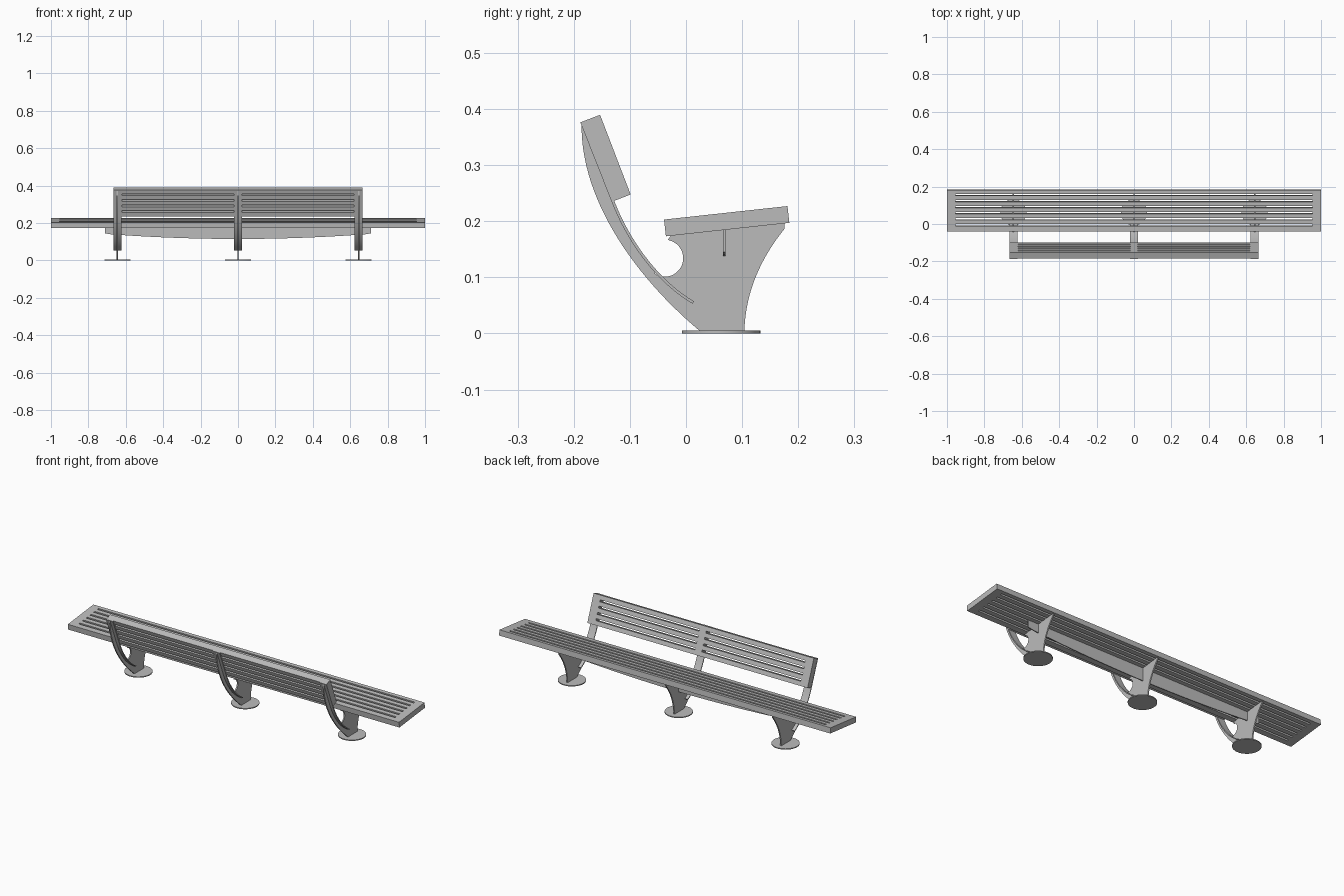
import bpy
import math
from mathutils import Vector
from mathutils.geometry import interpolate_bezier

if "Cube" in bpy.data.objects:
    bpy.data.objects.remove(bpy.data.objects["Cube"])

metal = bpy.data.materials.new("grey_metal")
metal.use_nodes = True
metal.diffuse_color = (0.5, 0.5, 0.5, 1)
metal.node_tree.nodes["Principled BSDF"].inputs["Base Color"].default_value = (0.5, 0.5, 0.5, 1)


def finish(ob, name):
    ob.name = name
    ob.data.materials.append(metal)
    bpy.ops.object.select_all(action="DESELECT")
    ob.select_set(True)
    bpy.context.view_layer.objects.active = ob
    for mod in list(ob.modifiers):
        bpy.ops.object.modifier_apply(modifier=mod.name)
    bpy.ops.object.shade_smooth_by_angle(angle=math.radians(30))
    return ob


def sheet(name, verts, faces, thickness):
    """Flat or bent sheet, thickened evenly to both sides."""
    mesh = bpy.data.meshes.new(name)
    mesh.from_pydata(verts, [], faces)
    ob = bpy.data.objects.new(name, mesh)
    bpy.context.collection.objects.link(ob)
    solid = ob.modifiers.new("Thickness", "SOLIDIFY")
    solid.thickness = thickness
    solid.offset = 0
    return finish(ob, name)


def slotted_panel(name, xs, start, end, first, step, count, slot, thickness):
    """Panel from start to end in the YZ plane, with rows of long slots."""
    a, b = Vector((0, *start)), Vector((0, *end))
    length = (b - a).length
    rows = [0.0]
    for i in range(count):
        mid = first + i * step
        rows += [mid - slot / 2, mid + slot / 2]
    rows.append(length)
    n = len(xs)
    verts = [a.lerp(b, v / length) + Vector((x, 0, 0)) for v in rows for x in xs]
    faces = [(j * n + i, j * n + i + 1, (j + 1) * n + i + 1, (j + 1) * n + i)
             for j in range(len(rows) - 1) for i in range(n - 1)
             if not (i % 2 and j % 2)]
    return sheet(name, verts, faces, thickness)


def bezier(*points, count=20):
    return [tuple(p)[:2] for p in
            interpolate_bezier(*[Vector((*p, 0)) for p in points], count)]


# Seat and backrest
slotted_panel("seat", [-1, -0.955, 0.955, 1], (-0.0375, 0.188), (0.1825, 0.212),
              0.034, 0.0325, 6, 0.01, 0.03)
slotted_panel("backrest", [-0.665, -0.62, -0.02, 0.02, 0.62, 0.665],
              (-0.1145, 0.2415), (-0.169, 0.3835), 0.028, 0.032, 4, 0.01, 0.034)

# Support profile: back arm, round cutout, seat bracket and tapering foot
outer = bezier((0.025, 0.004), (-0.09, 0.10), (-0.19, 0.24), (-0.186, 0.377), count=28)
inner = bezier((0.013, 0.055), (-0.055, 0.095), (-0.105, 0.17), (-0.13, 0.235))
cutout = [(-0.038 + 0.033 * math.cos(math.radians(d)),
           0.134 + 0.033 * math.sin(math.radians(d))) for d in range(240, 441, 10)]
foot = bezier((0.176, 0.187), (0.13, 0.13), (0.106, 0.07), (0.104, 0.004))
profile = outer + inner[:7:-1] + cutout + [(-0.026, 0.176), (0.175, 0.197)] + foot
strip = inner + [(-0.186, 0.377)]

for side, cx in (("right", -0.645), ("middle", 0), ("left", 0.645)):
    # Upright web plate
    sheet(side + "_support", [(cx, y, z) for y, z in profile],
          [tuple(range(len(profile)))], 0.007)
    # Curved flange carrying the backrest
    verts = [(cx + dx, y, z) for y, z in strip for dx in (-0.021, 0.021)]
    sheet(side + "_arm_flange", verts,
          [(i, i + 1, i + 3, i + 2) for i in range(0, len(verts) - 2, 2)], 0.005)
    # Round floor plate
    bpy.ops.mesh.primitive_cylinder_add(vertices=40, radius=0.07, depth=0.005,
                                        location=(cx, 0.0625, 0.0025))
    finish(bpy.context.object, side + "_base_plate")

# Bowed beam under the seat, with short raised ends
bow = [(0.68 * t / 12, 0.115 + 0.025 * (t / 12) ** 2) for t in range(-12, 13)]
for i, (x, z) in enumerate(bow):
    bow[i] = (x, 0.115 + 0.025 * (x / 0.68) ** 2)
beam = [(-0.712, 0.184), (-0.712, 0.145)] + bow + [(0.712, 0.145), (0.712, 0.184)]
sheet("seat_beam", [(x, 0.068, z) for x, z in beam], [tuple(range(len(beam)))], 0.005)
